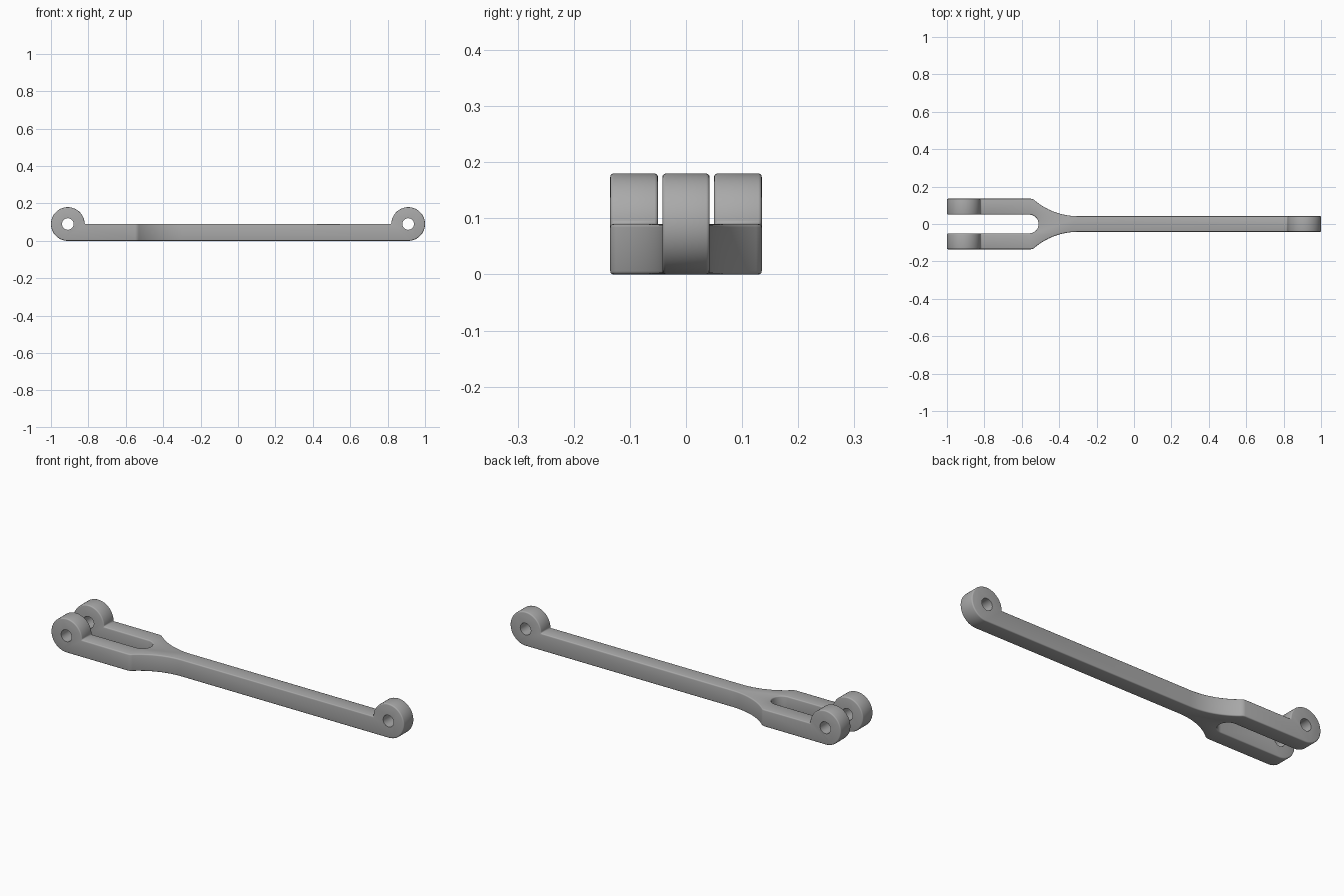
import bpy
import bmesh
from math import sin, cos, pi, radians, asin
from mathutils import Vector

cube = bpy.data.objects.get("Cube")
if cube:
    bpy.data.objects.remove(cube)

EYE_X, EYE_R, HOLE_R = 0.91, 0.09, 0.031   # pivot eyes
ROD_Y, FORK_Y, SLOT_Y = 0.042, 0.135, 0.05  # half widths in plan

steel = bpy.data.materials.new("grey_steel")
steel.use_nodes = True
colour = (0.4, 0.4, 0.4, 1)
steel.diffuse_color = colour
steel.node_tree.nodes["Principled BSDF"].inputs["Base Color"].default_value = colour


def arc(cx, cy, r, start, end, steps):
    angles = [radians(start + (end - start) * i / steps) for i in range(steps + 1)]
    return [(cx + r * cos(a), cy + r * sin(a)) for a in angles]


def prism(name, points, place, depth):
    """Extrude a closed outline along the depth vector."""
    bm = bmesh.new()
    face = bm.faces.new([bm.verts.new(place(u, v)) for u, v in points])
    new = bmesh.ops.extrude_face_region(bm, geom=[face])["geom"]
    bmesh.ops.translate(bm, vec=Vector(depth),
                        verts=[g for g in new if isinstance(g, bmesh.types.BMVert)])
    bmesh.ops.recalc_face_normals(bm, faces=bm.faces)
    mesh = bpy.data.meshes.new(name)
    bm.to_mesh(mesh)
    bm.free()
    mesh.materials.append(steel)
    obj = bpy.data.objects.new(name, mesh)
    bpy.context.collection.objects.link(obj)
    return obj


def boolean(obj, cutter, operation):
    mod = obj.modifiers.new(cutter.name, "BOOLEAN")
    mod.operation = operation
    mod.solver = "EXACT"
    mod.object = cutter
    cutter.hide_render = True
    cutter.hide_viewport = True


# Side outline: flat bar with a round eye rising at each end
side = arc(-EYE_X, EYE_R, EYE_R, 0, 270, 48) + arc(EYE_X, EYE_R, EYE_R, -90, 180, 48)
link = prism("forked_link", side, lambda u, v: (u, -0.2, v), (0, 0.4, 0))

# Plan outline: slim rod flaring in a concave sweep to the slotted fork
sweep_r, sweep_x = 0.36, -0.30
sweep_end = 270 - math_deg if (math_deg := asin(0.23 / sweep_r) * 180 / pi) else 270
half = [(1.1, ROD_Y)]
half += [(x, y) for x, y in arc(sweep_x, ROD_Y + sweep_r, sweep_r, 270, sweep_end, 14)]
half += [(-0.538, 0.132), (-0.55, FORK_Y), (-1.1, FORK_Y), (-1.1, SLOT_Y)]
slot = arc(-0.56, 0, SLOT_Y, 90, -90, 20)
plan = half + slot + [(x, -y) for x, y in reversed(half)]
plan_cutter = prism("plan_cutter", plan, lambda u, v: (u, v, -0.1), (0, 0, 0.4))
boolean(link, plan_cutter, "INTERSECT")

# Softened outer edges
bevel = link.modifiers.new("soft_edges", "BEVEL")
bevel.width = 0.006
bevel.segments = 3
bevel.limit_method = "ANGLE"
bevel.angle_limit = radians(35)

# Pin holes through both eyes
helpers = [plan_cutter]
for name, x in (("fork_pin_hole", -EYE_X), ("rod_pin_hole", EYE_X)):
    hole = prism(name, arc(x, EYE_R, HOLE_R, 0, 348.75, 31),
                 lambda u, v: (u, -0.3, v), (0, 0.6, 0))
    boolean(link, hole, "DIFFERENCE")
    helpers.append(hole)

# Bake the cuts, drop the helpers and shade smoothly between sharp edges
bpy.context.view_layer.update()
graph = bpy.context.evaluated_depsgraph_get()
mesh = bpy.data.meshes.new_from_object(link.evaluated_get(graph))
link.modifiers.clear()
link.data = mesh
for helper in helpers:
    bpy.data.objects.remove(helper)
bpy.ops.object.select_all(action="DESELECT")
link.select_set(True)
bpy.context.view_layer.objects.active = link
bpy.ops.object.shade_smooth_by_angle(angle=radians(35))
